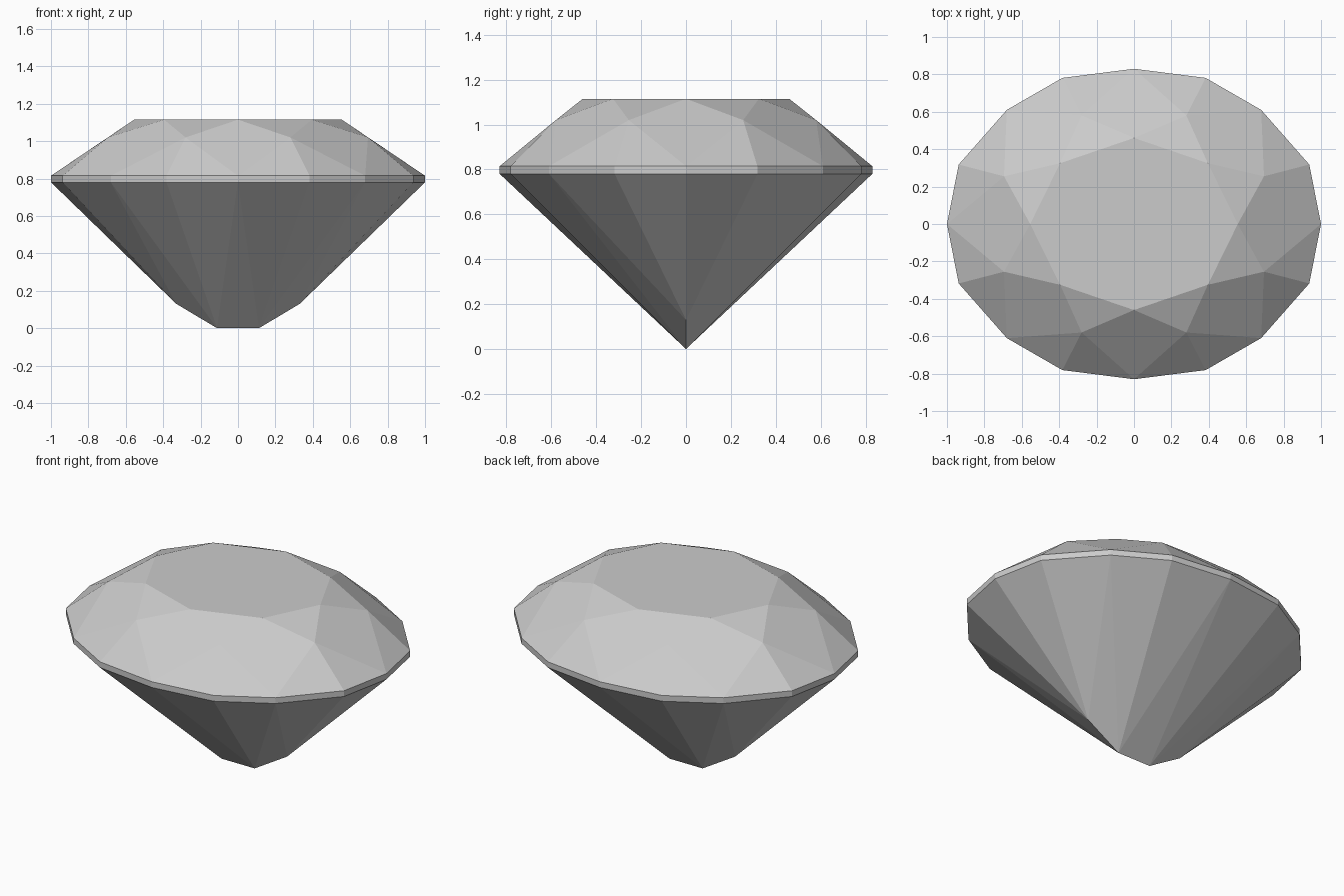
import bpy
import bmesh

cube = bpy.data.objects.get("Cube")
if cube:
    bpy.data.objects.remove(cube, do_unlink=True)

# Single pale grey stone colour
stone = bpy.data.materials.new("pale_grey_stone")
stone.use_nodes = True
grey = (0.6, 0.6, 0.6, 1)
stone.diffuse_color = grey
stone.node_tree.nodes["Principled BSDF"].inputs["Base Color"].default_value = grey

GIRDLE_LOW, GIRDLE_TOP, STAR_Z, TABLE_Z = 0.78, 0.815, 1.02, 1.115


def full_ring(quarter):
    """Mirror a first-quadrant outline into a closed counterclockwise ring."""
    left = [(-x, y) for x, y in reversed(quarter) if x > 0]
    half = quarter + left
    back = [(x, -y) for x, y in reversed(half) if y > 0]
    return half + back


girdle = full_ring([(1, 0), (0.937, 0.318), (0.68, 0.61), (0.383, 0.781), (0, 0.83)])
star = full_ring([(0.695, 0.255), (0.28, 0.58)])
table = full_ring([(0.555, 0), (0.395, 0.325), (0, 0.46)])

bm = bmesh.new()


def add_ring(points, z):
    return [bm.verts.new((x, y, z)) for x, y in points]


low = add_ring(girdle, GIRDLE_LOW)
top = add_ring(girdle, GIRDLE_TOP)
mid = add_ring(star, STAR_Z)
flat = add_ring(table, TABLE_Z)

# Girdle band
for i in range(len(low)):
    j = (i + 1) % len(low)
    bm.faces.new((low[i], low[j], top[j], top[i]))

# Crown: star, kite and upper girdle facets, closed by the table
for i in range(len(mid)):
    j = (i + 1) % len(mid)
    a, b, c = (top[(2 * i + k) % len(top)] for k in range(3))
    bm.faces.new((flat[i], mid[i], flat[j]))
    bm.faces.new((flat[i], mid[i - 1], a, mid[i]))
    bm.faces.new((a, b, mid[i]))
    bm.faces.new((b, c, mid[i]))
bm.faces.new(flat)

# Pavilion: facets fan down to a short stepped keel
keel = [bm.verts.new((x, 0, z)) for x, z in
        ((0.33, 0.13), (0.112, 0), (-0.112, 0), (-0.33, 0.13))]
nearest = [0, 0, 1, 1, 2, 2, 3, 3]
for i in range(len(low)):
    j = (i + 1) % len(low)
    half = len(nearest)
    k = nearest[i] if i < half else nearest[2 * half - 1 - i]
    bm.faces.new((low[j], low[i], keel[k]))
for corner, k in ((2, 0), (4, 1), (6, 2)):
    bm.faces.new((low[corner], keel[k], keel[k + 1]))
    bm.faces.new((low[-corner], keel[k + 1], keel[k]))

bmesh.ops.recalc_face_normals(bm, faces=bm.faces)
mesh = bpy.data.meshes.new("oval_gem")
bm.to_mesh(mesh)
bm.free()
mesh.materials.append(stone)
gem = bpy.data.objects.new("oval_gem", mesh)
bpy.context.collection.objects.link(gem)
